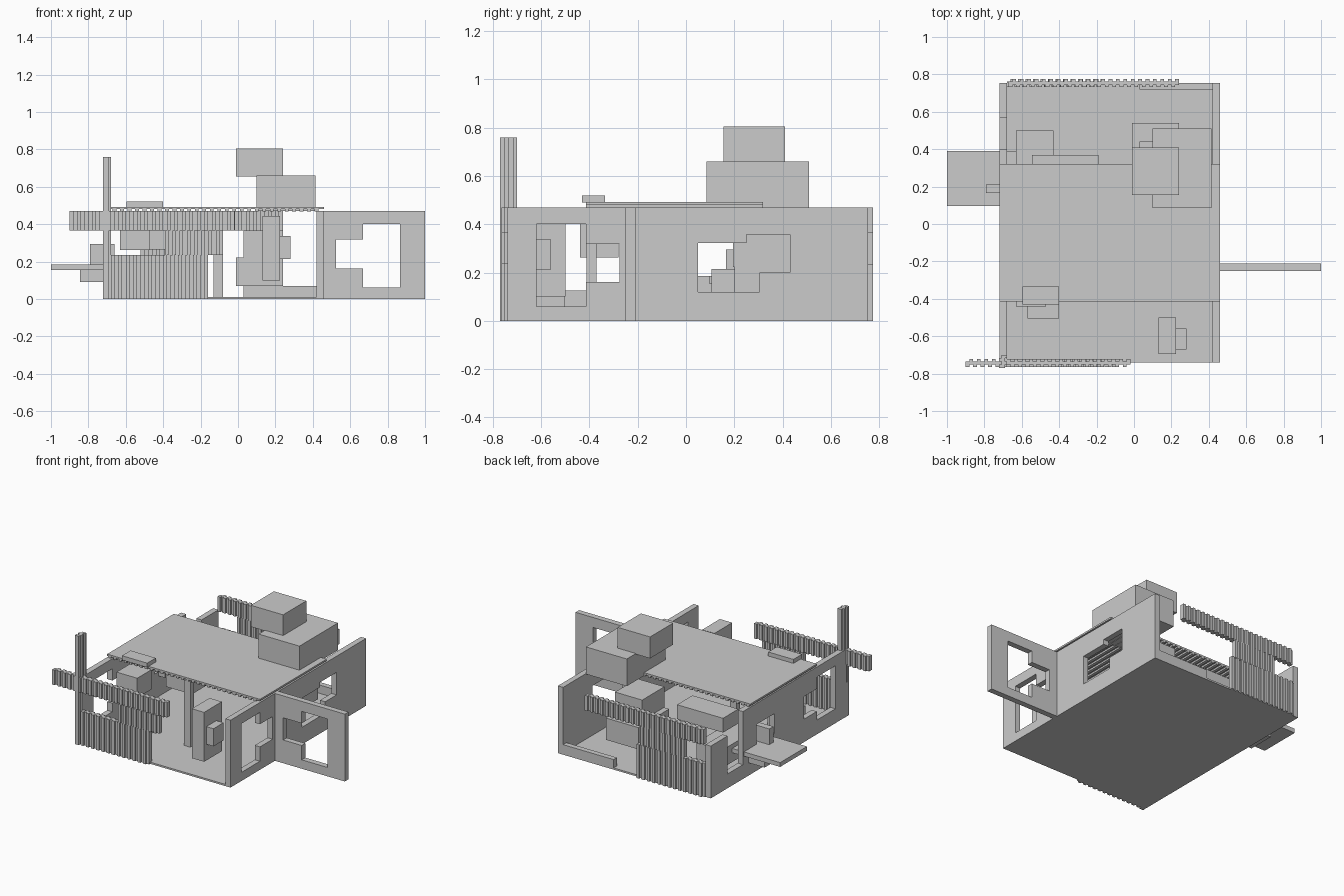
import bpy, bmesh, math
from mathutils import Vector

if "Cube" in bpy.data.objects:
    bpy.data.objects.remove(bpy.data.objects["Cube"])


def finish(name, bm):
    bmesh.ops.recalc_face_normals(bm, faces=bm.faces)
    me = bpy.data.meshes.new(name)
    bm.to_mesh(me)
    bm.free()
    ob = bpy.data.objects.new(name, me)
    bpy.context.collection.objects.link(ob)
    return ob


def extrude_up(bm, faces, vec):
    r = bmesh.ops.extrude_face_region(bm, geom=faces)
    vs = [v for v in r["geom"] if isinstance(v, bmesh.types.BMVert)]
    bmesh.ops.translate(bm, verts=vs, vec=vec)


def box(name, x0, x1, y0, y1, z0, z1):
    bm = bmesh.new()
    bmesh.ops.create_cube(bm, size=1)
    for v in bm.verts:
        v.co = ((x0, x1)[v.co.x > 0], (y0, y1)[v.co.y > 0], (z0, z1)[v.co.z > 0])
    return finish(name, bm)


def wall(name, axis, c0, c1, u0, u1, height, holes):
    """Upright wall running along axis, with rectangular holes (u0, u1, z0, z1)."""
    us = sorted({u0, u1, *[h[0] for h in holes], *[h[1] for h in holes]})
    zs = sorted({0, height, *[h[2] for h in holes], *[h[3] for h in holes]})
    bm = bmesh.new()
    verts = {}

    def vert(u, z):
        if (u, z) not in verts:
            verts[u, z] = bm.verts.new((u, c0, z) if axis == "x" else (c0, u, z))
        return verts[u, z]

    for a, b in zip(us, us[1:]):
        for c, d in zip(zs, zs[1:]):
            mu, mz = (a + b) / 2, (c + d) / 2
            if not any(h[0] < mu < h[1] and h[2] < mz < h[3] for h in holes):
                bm.faces.new([vert(a, c), vert(b, c), vert(b, d), vert(a, d)])
    t = c1 - c0
    extrude_up(bm, bm.faces[:], Vector((0, t, 0)) if axis == "x" else Vector((t, 0, 0)))
    bmesh.ops.recalc_face_normals(bm, faces=bm.faces)
    bmesh.ops.dissolve_limit(bm, angle_limit=0.01, verts=bm.verts, edges=bm.edges)
    return finish(name, bm)


def corrugated(name, axis, u0, u1, c, z0, z1, step=0.02, thick=0.03, wave=0.012):
    """Square-wave sheet, ribs standing upright."""
    n = max(2, round((u1 - u0) / step))
    w = (u1 - u0) / n
    near, far = [], []
    for i in range(n):
        off = c + (wave if i % 2 else -wave) / 2
        for u in (u0 + i * w, u0 + (i + 1) * w):
            near.append((u, off - thick / 2))
            far.append((u, off + thick / 2))
    bm = bmesh.new()
    pts = near + far[::-1]
    f = bm.faces.new([bm.verts.new((u, v, z0) if axis == "x" else (v, u, z0)) for u, v in pts])
    extrude_up(bm, [f], Vector((0, 0, z1 - z0)))
    return finish(name, bm)


# Floor and roof
box("floor", -0.72, 0.46, -0.74, 0.755, 0, 0.012)
box("roof_sheet", -0.72, 0.46, -0.415, 0.32, 0.48, 0.492)
for i in range(29):
    x = -0.71 + i * 0.04
    box("roof_rib", x, x + 0.02, -0.415, 0.32, 0.468, 0.481)

# Walls with stepped windows
wall("right_wall", "y", 0.42, 0.46, -0.74, 0.755, 0.47, [
    (-0.62, -0.415, 0.06, 0.40), (-0.415, -0.275, 0.16, 0.318),
    (0.05, 0.25, 0.12, 0.323), (0.25, 0.305, 0.12, 0.357), (0.305, 0.43, 0.20, 0.357)])
wall("left_wall", "y", -0.72, -0.68, -0.74, 0.755, 0.47, [
    (-0.62, -0.415, 0.10, 0.40), (-0.415, -0.275, 0.16, 0.318),
    (0.05, 0.25, 0.185, 0.323), (0.40, 0.57, 0.10, 0.47), (0.57, 0.755, 0.365, 0.47)])
wall("side_panel", "x", -0.25, -0.21, 0.46, 1.0, 0.47, [
    (0.523, 0.667, 0.162, 0.317), (0.667, 0.865, 0.062, 0.40)])
box("back_low_wall", 0.03, 0.42, 0.718, 0.755, 0, 0.07)

# Corrugated cladding, front and back
corrugated("front_lower_cladding", "x", -0.72, -0.16, -0.743, 0, 0.236)
corrugated("front_middle_cladding", "x", -0.39, -0.08, -0.743, 0.236, 0.365)
corrugated("front_upper_cladding", "x", -0.90, -0.02, -0.743, 0.365, 0.47)
corrugated("back_lower_cladding", "x", -0.68, -0.16, 0.753, 0, 0.236)
corrugated("back_middle_cladding", "x", -0.52, -0.19, 0.753, 0.236, 0.365)
corrugated("back_upper_cladding", "x", -0.67, 0.24, 0.753, 0.365, 0.47)
corrugated("corner_post", "y", -0.77, -0.70, -0.70, 0, 0.76, 0.018)
box("roof_post", -0.13, -0.08, -0.412, -0.37, 0, 0.47)

# Boxes on the roof
box("roof_box_lower", 0.10, 0.415, 0.085, 0.51, 0.47, 0.66)
box("roof_box_upper", -0.01, 0.24, 0.155, 0.41, 0.655, 0.805)
box("roof_hatch", -0.595, -0.40, -0.43, -0.335, 0.49, 0.52)

# Left shelf with stub and bracket
box("shelf", -1.0, -0.63, 0.095, 0.39, 0.155, 0.185)
box("shelf_stub", -0.79, -0.66, 0.165, 0.21, 0.185, 0.295)
box("shelf_bracket", -0.845, -0.70, 0.15, 0.34, 0.09, 0.155)

# Tall box standing in the front opening
box("tall_box", 0.13, 0.225, -0.695, -0.50, 0.10, 0.445)
box("tall_box_side", 0.225, 0.28, -0.67, -0.56, 0.213, 0.336)

# Furniture inside
box("front_crate_low", -0.57, -0.40, -0.505, -0.33, 0.012, 0.125)
box("front_crate_high", -0.63, -0.47, -0.44, -0.28, 0.262, 0.40)
box("back_block_low", -0.01, 0.24, 0.20, 0.54, 0.07, 0.222)
box("back_block_high", 0.03, 0.24, 0.195, 0.44, 0.222, 0.365)
box("back_bench", -0.63, -0.43, 0.105, 0.50, 0.09, 0.215)
box("back_cabinet", -0.545, -0.19, 0.20, 0.37, 0.265, 0.365)
